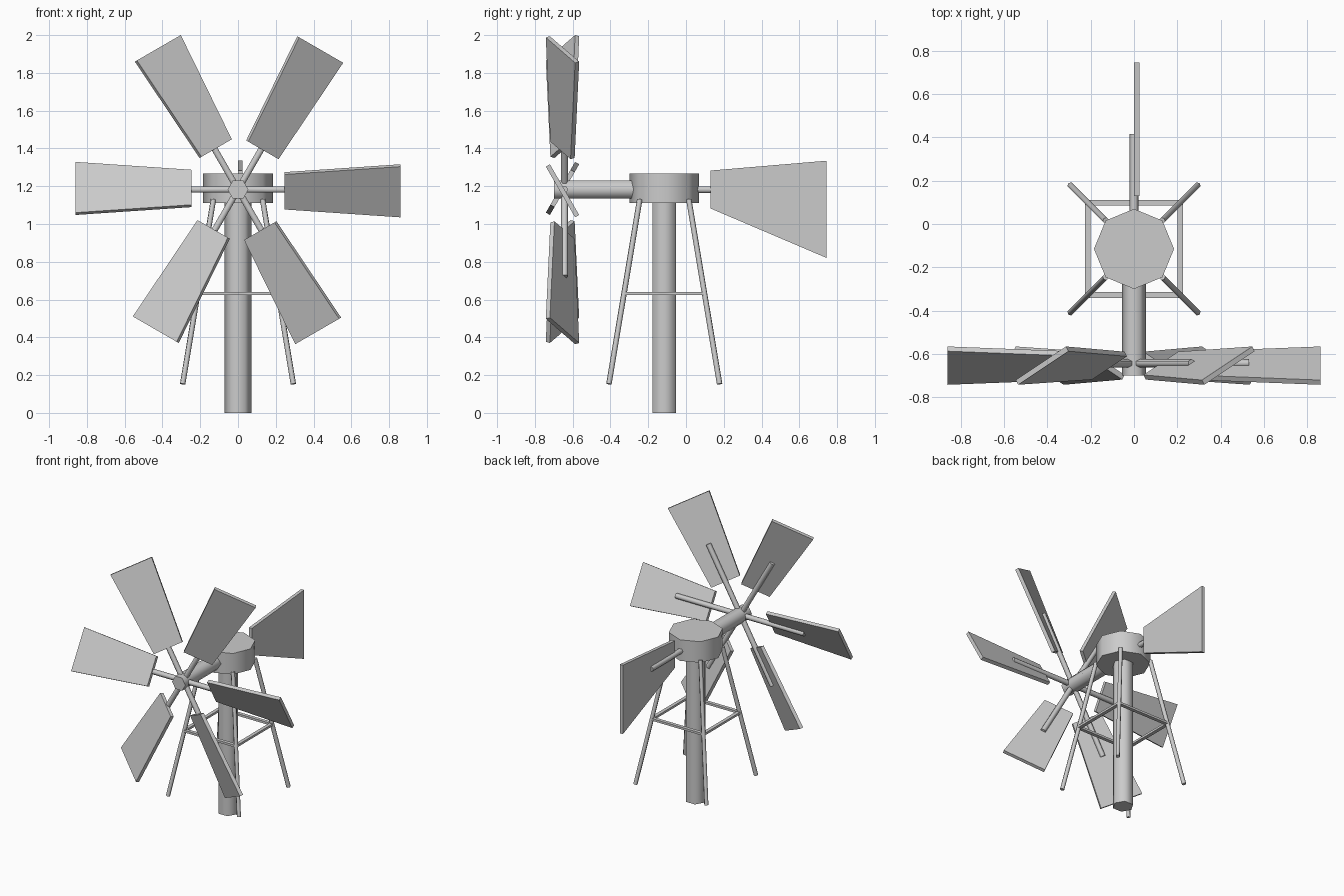
import bpy, bmesh
from math import radians, cos, sin, pi
from mathutils import Vector, Matrix

if "Cube" in bpy.data.objects:
    bpy.data.objects.remove(bpy.data.objects["Cube"])

AXIS_Y = -0.115                      # tower axis
HUB = Vector((0, -0.643, 1.182))     # rotor centre


def finish(name, bm, smooth=False):
    bmesh.ops.recalc_face_normals(bm, faces=bm.faces)
    me = bpy.data.meshes.new(name)
    bm.to_mesh(me)
    bm.free()
    ob = bpy.data.objects.new(name, me)
    bpy.context.collection.objects.link(ob)
    if smooth:
        bpy.context.view_layer.objects.active = ob
        ob.select_set(True)
        bpy.ops.object.shade_smooth_by_angle(angle=radians(65))
        ob.select_set(False)
    return ob


def rod(name, a, b, r, sides=6, side_axis=Vector((1, 0, 0))):
    """Prism from a to b, with one corner pointing along side_axis."""
    a, b = Vector(a), Vector(b)
    w = (b - a).normalized()
    u = (side_axis - w * side_axis.dot(w)).normalized()
    v = w.cross(u)
    bm = bmesh.new()
    rings = [[bm.verts.new(p + u * r * cos(2 * pi * i / sides) + v * r * sin(2 * pi * i / sides))
              for i in range(sides)] for p in (a, b)]
    for i in range(sides):
        j = (i + 1) % sides
        bm.faces.new((rings[0][i], rings[0][j], rings[1][j], rings[1][i]))
    for ring in rings:
        bm.faces.new(ring)
    return finish(name, bm, True)


def plate(name, outline, thick, matrix):
    """Flat panel: outline in x/z, thickness towards -y, then placed by matrix."""
    bm = bmesh.new()
    face = bm.faces.new([bm.verts.new((x, 0, z)) for x, z in outline])
    ext = bmesh.ops.extrude_face_region(bm, geom=[face], use_keep_orig=True)
    new = [g for g in ext["geom"] if isinstance(g, bmesh.types.BMVert)]
    bmesh.ops.translate(bm, verts=new, vec=(0, -thick, 0))
    bm.transform(matrix)
    return finish(name, bm)


# Tower post, octagonal head, rotor shaft
rod("post", (0, AXIS_Y, 0), (0, AXIS_Y, 1.13), 0.072)
rod("head", (0, AXIS_Y, 1.11), (0, AXIS_Y, 1.267), 0.185, 8)
rod("rotor_shaft", (0, -0.70, HUB.z), (0, AXIS_Y - 0.1, HUB.z), 0.055)

# Splayed legs and the square of braces
for sx in (-1, 1):
    for sy in (-1, 1):
        rod("leg", (sx * 0.293, AXIS_Y + sy * 0.293, 0.153),
            (sx * 0.13, AXIS_Y + sy * 0.13, 1.13), 0.015, 6, Vector((sx, sy, 0)))
for k in range(4):
    m = (Matrix.Translation((0, AXIS_Y, 0.624)) @ Matrix.Rotation(k * pi / 2, 4, 'Z')
         @ Matrix.Translation((0, 0.226, 0)))
    plate("brace", [(-0.213, 0), (0.213, 0), (0.213, 0.016), (-0.213, 0.016)], 0.026, m)

# Six spokes with pitched blades fixed to their front
for k in range(6):
    spin = Matrix.Translation(HUB) @ Matrix.Rotation(k * pi / 3, 4, 'Y')
    rod("spoke", HUB, spin @ Vector((0.53, 0, 0)), 0.019, 6, Vector((0, 1, 0)))
    plate("blade", [(0.247, -0.107), (0.86, -0.155), (0.86, 0.155), (0.247, 0.107)],
          0.025, spin @ Matrix.Rotation(radians(30), 4, 'X'))

# Tail rod and vane
rod("tail_rod", (0, AXIS_Y + 0.1, HUB.z), (0, 0.415, HUB.z), 0.02)
plate("tail_vane", [(0.13, 1.082), (0.745, 0.82), (0.745, 1.335), (0.13, 1.283)],
      0.025, Matrix.Rotation(pi / 2, 4, 'Z'))
